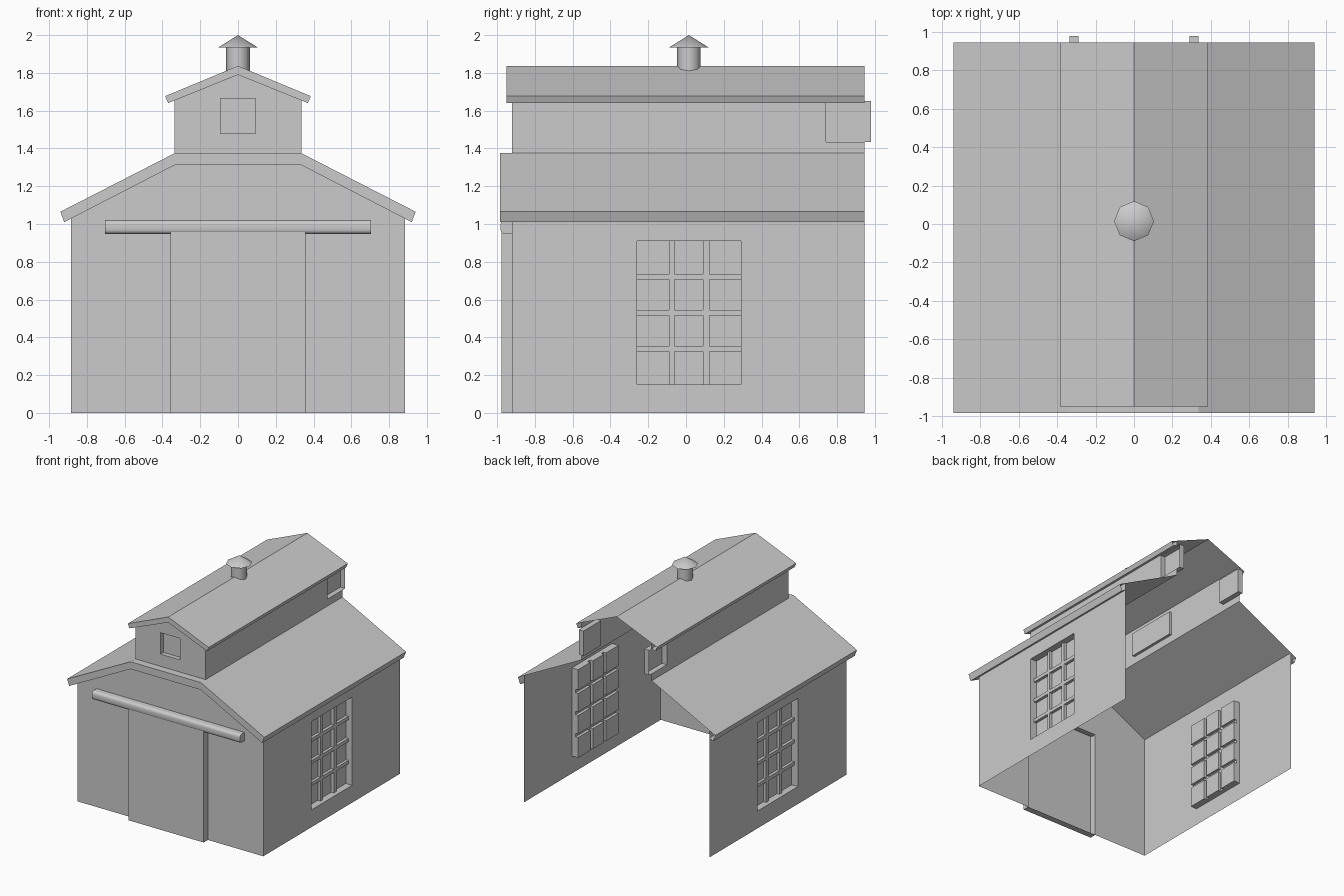
import bpy, bmesh, math

if "Cube" in bpy.data.objects:
    bpy.data.objects.remove(bpy.data.objects["Cube"])


def finish(name, bm, mirror=False):
    bmesh.ops.remove_doubles(bm, verts=bm.verts, dist=1e-5)
    bmesh.ops.recalc_face_normals(bm, faces=bm.faces)
    me = bpy.data.meshes.new(name)
    bm.to_mesh(me)
    bm.free()
    ob = bpy.data.objects.new(name, me)
    bpy.context.collection.objects.link(ob)
    if mirror:
        ob.modifiers.new("mirror", 'MIRROR').use_clip = True
    return ob


def face(bm, pts):
    bm.faces.new([bm.verts.new(p) for p in pts])


def loft(bm, *rows):
    """Quads between profiles; each row is (y, [(x, z), ...])."""
    for (ya, a), (yb, b) in zip(rows, rows[1:]):
        for i in range(len(a) - 1):
            face(bm, [(a[i][0], ya, a[i][1]), (a[i + 1][0], ya, a[i + 1][1]),
                      (b[i + 1][0], yb, b[i + 1][1]), (b[i][0], yb, b[i][1])])


def relief(bm, us, vs, depth, place):
    """Stepped sheet: every cell lies at its own depth, with walls at the steps."""
    nu, nv = len(us) - 1, len(vs) - 1

    def d(i, j):
        if 0 <= i < nu and 0 <= j < nv:
            return depth((us[i] + us[i + 1]) / 2, (vs[j] + vs[j + 1]) / 2)
        return None

    def step(a, b, p, q):
        a, b = a or 0, b or 0
        if a != b:
            face(bm, [place(*p, a), place(*q, a), place(*q, b), place(*p, b)])

    for i in range(nu + 1):
        for j in range(nv + 1):
            c = d(i, j)
            if c is not None:
                u0, u1, v0, v1 = us[i], us[i + 1], vs[j], vs[j + 1]
                face(bm, [place(u, v, c) for u, v in
                          ((u0, v0), (u1, v0), (u1, v1), (u0, v1))])
            if j < nv:
                step(d(i - 1, j), c, (us[i], vs[j]), (us[i], vs[j + 1]))
            if i < nu:
                step(d(i, j - 1), c, (us[i], vs[j]), (us[i + 1], vs[j]))


def box(bm, x0, x1, y0, y1, z0, z1):
    vs = bmesh.ops.create_cube(bm, size=1)['verts']
    for v in vs:
        v.co = (x1 if v.co.x > 0 else x0, y1 if v.co.y > 0 else y0,
                z1 if v.co.z > 0 else z0)


FRONT, BACK = -0.92, 0.945


def on_front(u, v, d):
    return (u, FRONT + d, v)


# Side walls with recessed, barred windows
ys = [FRONT, -0.26, -0.09, -0.06, 0.09, 0.125, 0.29, BACK]
zs = [0, 0.15, 0.325, 0.355, 0.515, 0.545, 0.705, 0.735, 0.91, 1.093]


def window_depth(y, z):
    if not (-0.26 < y < 0.29 and 0.15 < z < 0.91):
        return 0
    bar = any(a < y < b for a, b in ((-0.09, -0.06), (0.09, 0.125))) or \
        any(a < z < b for a, b in ((0.325, 0.355), (0.515, 0.545), (0.705, 0.735)))
    return 0.035 if bar else 0.06


bm = bmesh.new()
relief(bm, ys, zs, window_depth, lambda u, v, d: (0.885 - d, u, v))
finish("side_walls", bm, True)

# Front wall with the door standing proud, and its gable
bm = bmesh.new()
relief(bm, [-0.885, -0.357, 0.357, 0.885], [0, 0.98, 1.02],
       lambda x, z: -0.058 if abs(x) < 0.357 and z < 0.98 else 0, on_front)
face(bm, [on_front(x, z, 0) for x, z in
          ((-0.885, 1.02), (0.885, 1.02), (0.885, 1.093),
           (0.335, 1.375), (-0.335, 1.375), (-0.885, 1.093))])
finish("front_wall_and_door", bm)

# Door rail with rounded front edges
bm = bmesh.new()
box(bm, -0.705, 0.705, -0.982, FRONT, 0.947, 1.02)
edges = [e for e in bm.edges if all(v.co.y < -0.95 for v in e.verts)
         and abs(e.verts[0].co.x - e.verts[1].co.x) > 1]
bmesh.ops.bevel(bm, geom=edges, offset=0.022, segments=3, profile=0.5, affect='EDGES')
rail = finish("door_rail", bm)
bpy.context.view_layer.objects.active = rail
rail.select_set(True)
bpy.ops.object.shade_smooth_by_angle(angle=math.radians(40))

# Lower roof: slopes, eave lips, front trim
bm = bmesh.new()
slope = [(0.335, 1.375), (0.94, 1.065), (0.92, 1.01), (0.885, 1.028)]
loft(bm, (-0.985, slope), (BACK, slope))
outer = [(0, 1.375), (0.335, 1.375), (0.94, 1.065)]
inner = [(0, 1.312), (0.335, 1.312), (0.92, 1.01)]
loft(bm, (-0.985, outer), (-0.985, inner), (FRONT, inner))
loft(bm, (-0.985, outer[:2]), (FRONT, outer[:2]))
finish("lower_roof", bm, True)

# Raised loft: front wall with small window
bm = bmesh.new()
relief(bm, [-0.335, -0.093, 0.093, 0.335], [1.375, 1.48, 1.665, 1.67],
       lambda x, z: 0.04 if abs(x) < 0.093 and 1.48 < z < 1.665 else 0, on_front)
face(bm, [on_front(x, z, 0) for x, z in
          ((-0.335, 1.67), (0.335, 1.67), (0.335, 1.696), (0, 1.835), (-0.335, 1.696))])
finish("loft_front", bm)

# Raised loft: side walls, rear windows running past the wall end
bm = bmesh.new()
relief(bm, [FRONT, 0.74, BACK, 0.98], [1.375, 1.435, 1.65, 1.696],
       lambda y, z: 0.045 if y > 0.74 and 1.435 < z < 1.65
       else (None if y > BACK else 0),
       lambda u, v, d: (0.335 - d, u, v))
finish("loft_side_walls", bm, True)

# Shallow panels inside the loft
bm = bmesh.new()
box(bm, 0.31, 0.334, -0.39, 0.08, 1.44, 1.65)
finish("loft_inner_panels", bm, True)

# Upper roof: slopes, eave lips, front trim
bm = bmesh.new()
slope = [(0, 1.837), (0.385, 1.677), (0.37, 1.64), (0.335, 1.654)]
loft(bm, (-0.95, slope), (BACK, slope))
inner = [(0, 1.79), (0.37, 1.64)]
loft(bm, (-0.95, slope[:2]), (-0.95, inner), (FRONT, inner))
finish("upper_roof", bm, True)

# Roof vent: octagonal pipe and conical cap
for name, r1, r2, z0, z1 in (("vent_pipe", 0.063, 0.063, 1.79, 1.935),
                             ("vent_cap", 0.104, 0, 1.935, 2.0)):
    bpy.ops.mesh.primitive_cone_add(vertices=8, radius1=r1, radius2=r2, depth=z1 - z0,
                                    location=(0, 0.015, (z0 + z1) / 2))
    bpy.context.object.name = name
    bpy.ops.object.shade_smooth_by_angle(angle=math.radians(50))
